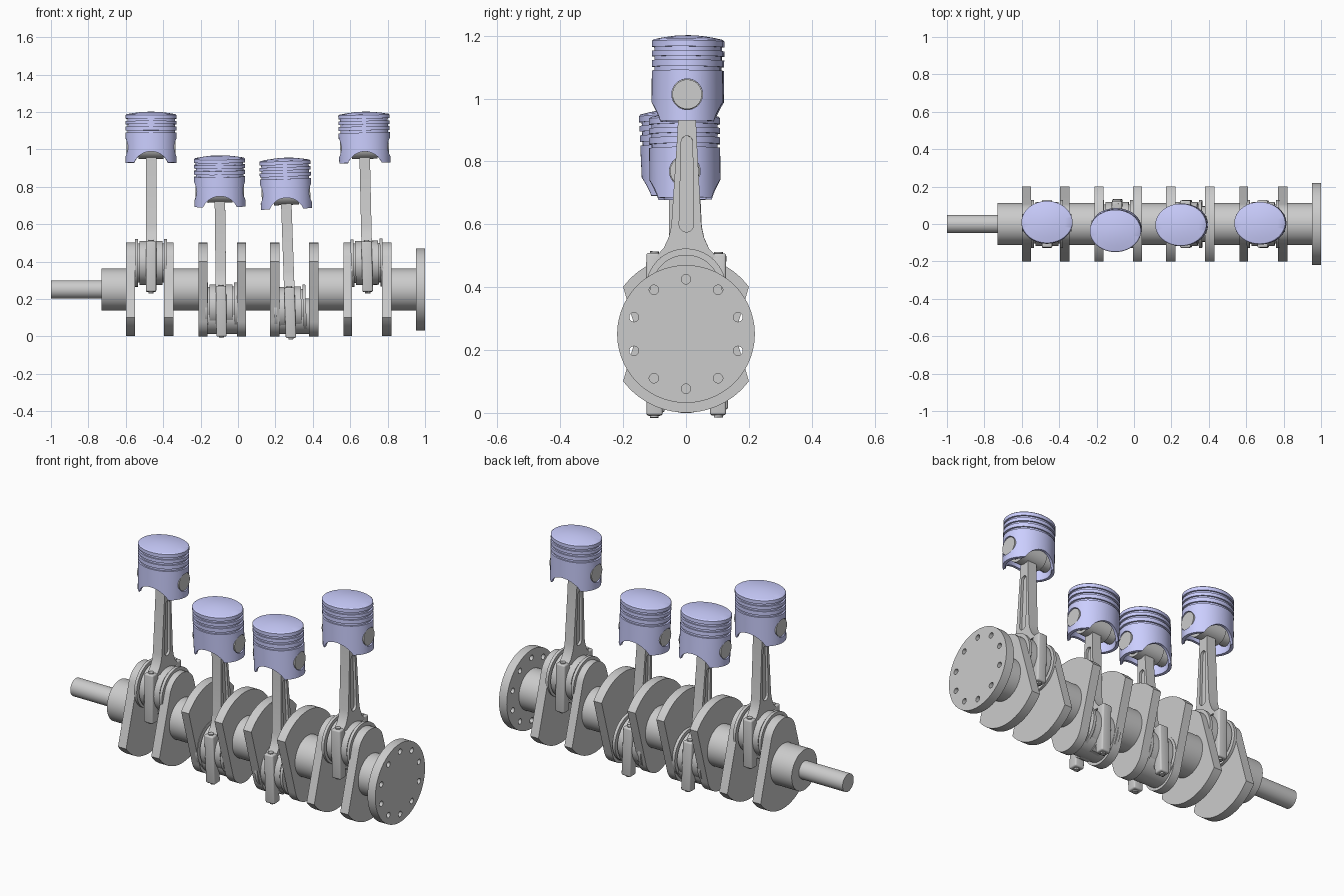
import bpy, bmesh
from math import pi, sin, cos, acos, atan2, hypot
from mathutils import Matrix

if "Cube" in bpy.data.objects:
    bpy.data.objects.remove(bpy.data.objects["Cube"])

AXIS_Z, THROW = 0.251, 0.142
blue = bpy.data.materials.new("piston_blue")
blue.diffuse_color = (0.6, 0.62, 1.0, 1)
blue.use_nodes = True
blue.node_tree.nodes["Principled BSDF"].inputs["Base Color"].default_value = blue.diffuse_color


def finish(name, bm):
    bmesh.ops.remove_doubles(bm, verts=bm.verts, dist=1e-5)
    bmesh.ops.recalc_face_normals(bm, faces=bm.faces)
    me = bpy.data.meshes.new(name)
    bm.to_mesh(me)
    bm.free()
    ob = bpy.data.objects.new(name, me)
    bpy.context.collection.objects.link(ob)
    return ob


def lathe(name, profile, seg=64):
    """Spin (radius, z) points around z."""
    bm = bmesh.new()
    vs = [bm.verts.new((r, 0, z)) for r, z in profile]
    es = [bm.edges.new(p) for p in zip(vs, vs[1:])]
    bmesh.ops.spin(bm, geom=vs + es, cent=(0, 0, 0), axis=(0, 0, 1),
                   angle=2 * pi, steps=seg, use_merge=True)
    return finish(name, bm)


def cyl(name, r, a, b, axis='X', at=(0, 0, 0), seg=64):
    """Cylinder along an axis from a to b, with rim line through 'at'."""
    ob = lathe(name, [(0, a), (r, a), (r, b), (0, b)], seg)
    rot = {'X': Matrix.Rotation(pi / 2, 4, 'Y'), 'Y': Matrix.Rotation(-pi / 2, 4, 'X'),
           'Z': Matrix.Identity(4)}[axis]
    ob.data.transform(Matrix.Translation(at) @ rot)
    return ob


def prism(name, pts, x0, x1):
    """Extrude a (y, z) outline along x."""
    bm = bmesh.new()
    f = bm.faces.new([bm.verts.new((x0, y, z)) for y, z in pts])
    ext = bmesh.ops.extrude_face_region(bm, geom=[f])
    top = [v for v in ext["geom"] if isinstance(v, bmesh.types.BMVert)]
    bmesh.ops.translate(bm, verts=top, vec=(x1 - x0, 0, 0))
    return finish(name, bm)


def cut(ob, cutters):
    for c in cutters:
        m = ob.modifiers.new("cut", 'BOOLEAN')
        m.operation, m.object = 'DIFFERENCE', c
        bpy.context.view_layer.objects.active = ob
        bpy.ops.object.modifier_apply(modifier=m.name)
        bpy.data.objects.remove(c)


def arc(cy, cz, r, a0, a1, n):
    return [(cy + r * cos(a0 + (a1 - a0) * i / n), cz + r * sin(a0 + (a1 - a0) * i / n))
            for i in range(n + 1)]


# crankshaft: nose, main journals, end flange
axis = (0, 0, AXIS_Z)
cyl("nose_shaft", 0.049, -1.0, -0.72, at=axis)
for i, (a, b) in enumerate([(-0.73, -0.59), (-0.35, -0.2), (0.035, 0.18),
                            (0.42, 0.57), (0.81, 0.96)]):
    cyl(f"main_journal_{i + 1}", 0.112, a, b, at=axis)
flange = cyl("end_flange", 0.219, 0.952, 1.0, at=axis, seg=96)
cut(flange, [cyl("hole", 0.015, 0.9, 1.1, seg=20,
                 at=(0, 0.174 * sin(i * pi / 5), AXIS_Z + 0.174 * cos(i * pi / 5)))
             for i in range(10)])

# crank webs: round nose around the pin, straight flanks, wide counterweight arc
cy, cz, r = 0.2, -0.15, 0.11
d = hypot(cy, cz - THROW)
t = atan2(cz - THROW, cy) + acos(r / d)
e = atan2(cz, cy)
outline = arc(0, THROW, r, t, pi - t, 24) + arc(0, 0, 0.25, -pi - e, e, 32)
web_x = [(-0.6, -0.55), (-0.395, -0.345), (-0.21, -0.163), (-0.005, 0.043),
         (0.172, 0.222), (0.38, 0.43), (0.563, 0.61), (0.77, 0.82)]
for i, (a, b) in enumerate(web_x):
    s = -1 if 2 <= i <= 5 else 1
    prism(f"crank_web_{i + 1}", [(y, AXIS_Z + s * z) for y, z in outline], a, b)
for i in range(4):
    s = 1 if i in (0, 3) else -1
    cyl(f"crank_pin_{i + 1}", 0.095, web_x[2 * i][0] + 0.02, web_x[2 * i + 1][1] - 0.02,
        at=(0, 0, AXIS_Z + s * THROW))

# one piston and rod, with the big end at the origin
PIN = 0.618
parts = []
prof = [(0, 0.809), (0.04, 0.807), (0.08, 0.801), (0.108, 0.795), (0.113, 0.79)]
for z in (0.765, 0.735, 0.702):
    prof += [(0.113, z + 0.006), (0.105, z + 0.006), (0.105, z - 0.006), (0.113, z - 0.006)]
prof += [(0.113, 0.535), (0.099, 0.535), (0.099, 0.715), (0.09, 0.725), (0, 0.725)]
piston = lathe("piston", prof, 80)
piston.data.transform(Matrix.Diagonal((1.21, 1, 1, 1)))
cut(piston, [cyl("arch", 0.0975, -0.3, 0.3, 'Y', (0, 0, 0.535 + 0.06 - 0.0975)),
             cyl("bore", 0.049, -0.3, 0.3, at=(0, 0, PIN))])
piston.data.materials.clear()
piston.data.materials.append(blue)
parts.append(piston)
parts.append(cyl("piston_pin", 0.047, -0.13, 0.13, at=(0, 0, PIN)))
parts.append(cyl("rod_small_end", 0.062, -0.067, 0.067, at=(0, 0, PIN)))

# tapered shank with a long rounded recess in each side
half = [(0.027, 0.6), (0.03, 0.5), (0.048, 0.2), (0.056, 0.165), (0.072, 0.13), (0.1, 0.1)]
shank = prism("rod_shank", half + [(-y, z) for y, z in reversed(half)], -0.028, 0.028)
slot = arc(0, 0.47, 0.018, 0, pi, 10) + arc(0, 0.205, 0.023, pi, 2 * pi, 10)
cut(shank, [prism("slot", slot, s * 0.014, s * 0.05) for s in (-1, 1)])
parts.append(shank)

# split big end with side collars, bolt bosses and bolts


def ring(name, ri, ro, a, b):
    ob = lathe(name, [(ri, a), (ro, a), (ro, b), (ri, b), (ri, a)])
    ob.data.transform(Matrix.Rotation(pi / 2, 4, 'Y'))
    return ob


parts.append(ring("rod_big_end", 0.09, 0.118, -0.062, 0.062))
for s in (-1, 1):
    n = "left" if s < 0 else "right"
    parts.append(ring(f"bearing_collar_{n}", 0.09, 0.128, s * 0.07, s * 0.086))
    parts.append(ring(f"bearing_shell_{n}", 0.09, 0.105, s * 0.06, s * 0.072))
    boss = prism(f"bolt_boss_{n}", [(s * y, z) for y, z in [
        (0.075, -0.155), (0.127, -0.155), (0.127, 0.115), (0.085, 0.115), (0.075, 0.09)]],
        -0.028, 0.028)
    bev = boss.modifiers.new("bevel", 'BEVEL')
    bev.width, bev.segments = 0.008, 3
    bpy.context.view_layer.objects.active = boss
    bpy.ops.object.modifier_apply(modifier="bevel")
    parts.append(boss)
    parts.append(cyl(f"rod_bolt_{n}", 0.014, -0.162, 0.12, 'Z', (0, s * 0.102, 0), 24))
cap = [(-0.09, -0.1), (-0.05, -0.128), (0.05, -0.128), (0.09, -0.1), (0.06, -0.09), (-0.06, -0.09)]
parts.append(prism("rod_cap_rib", cap, -0.028, 0.028))

bpy.ops.object.select_all(action='SELECT')
bpy.context.view_layer.objects.active = piston
bpy.ops.object.shade_smooth_by_angle(angle=0.52)

# place four assemblies: x, big end z, lean about x, lean about y
places = [(-0.465, 0.393, -0.012, 0), (-0.09, 0.16, 0.047, -0.012),
          (0.278, 0.147, 0.006, -0.035), (0.69, 0.393, -0.006, -0.022)]
for i, (x, z, ax, ay) in enumerate(places):
    m = Matrix.Translation((x, 0, z)) @ Matrix.Rotation(ax, 4, 'X') @ Matrix.Rotation(ay, 4, 'Y')
    for p in parts:
        ob = p
        if i < 3:
            ob = p.copy()
            bpy.context.collection.objects.link(ob)
        ob.name = f"{p.name.split('.')[0]}_{i + 1}"
        ob.matrix_world = m
